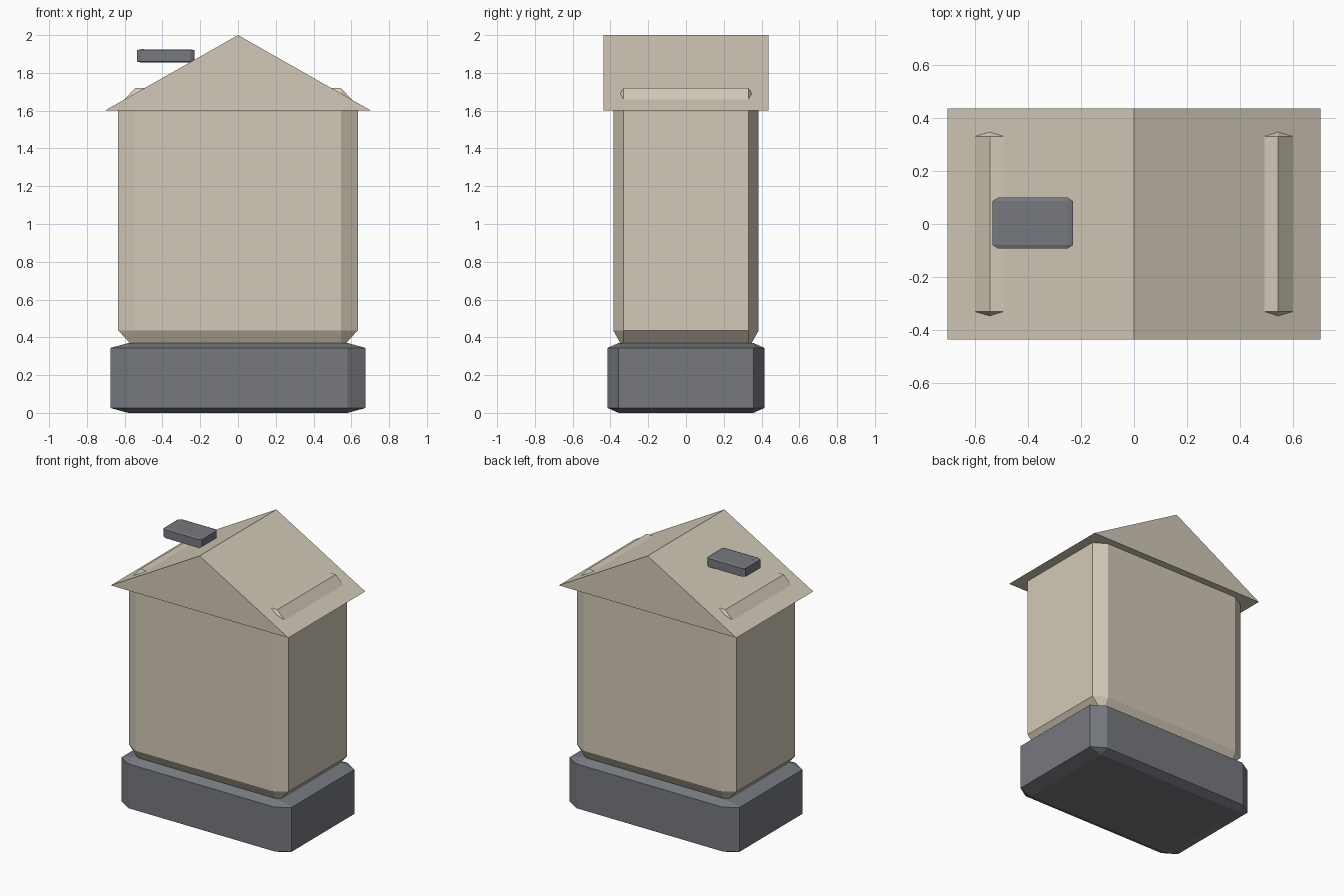
import bpy
import bmesh
from mathutils import Vector

if "Cube" in bpy.data.objects:
    bpy.data.objects.remove(bpy.data.objects["Cube"], do_unlink=True)


def make_material(name, rgb):
    mat = bpy.data.materials.new(name)
    mat.use_nodes = True
    colour = (*rgb, 1.0)
    mat.diffuse_color = colour
    mat.node_tree.nodes["Principled BSDF"].inputs["Base Color"].default_value = colour
    return mat


def add_object(name, bm, mat):
    bmesh.ops.recalc_face_normals(bm, faces=bm.faces)
    mesh = bpy.data.meshes.new(name)
    bm.to_mesh(mesh)
    bm.free()
    mesh.materials.append(mat)
    obj = bpy.data.objects.new(name, mesh)
    bpy.context.collection.objects.link(obj)
    return obj


def chamfered_box(name, low, high, mat, chamfer=0.07):
    """Unit cube with flat chamfers, then stretched so the chamfers scale with it."""
    low, high = Vector(low), Vector(high)
    bm = bmesh.new()
    bmesh.ops.create_cube(bm, size=1)
    bmesh.ops.bevel(bm, geom=bm.edges[:], offset=chamfer, offset_type='OFFSET',
                    segments=1, affect='EDGES')
    bmesh.ops.scale(bm, vec=high - low, verts=bm.verts)
    bmesh.ops.translate(bm, vec=(low + high) / 2, verts=bm.verts)
    return add_object(name, bm, mat)


beige = make_material("warm_beige", (0.65, 0.59, 0.48))
slate = make_material("slate_grey", (0.18, 0.19, 0.21))

# Plinth, walls and the floating chimney cap
chamfered_box("stone_base", (-0.675, -0.415, 0), (0.675, 0.415, 0.37), slate)
chamfered_box("walls", (-0.634, -0.385, 0.34), (0.634, 0.385, 1.72), beige)
chamfered_box("chimney", (-0.535, -0.093, 1.855), (-0.23, 0.1, 1.925), slate)

# Gable roof: triangle extruded from front to back
bm = bmesh.new()
profile = [(-0.705, 1.6), (0.705, 1.6), (0, 2)]
gable = bm.faces.new([bm.verts.new((x, -0.436, z)) for x, z in profile])
extruded = bmesh.ops.extrude_face_region(bm, geom=[gable], use_keep_orig=True)
back = [v for v in extruded["geom"] if isinstance(v, bmesh.types.BMVert)]
bmesh.ops.translate(bm, vec=(0, 0.872, 0), verts=back)
add_object("gable_roof", bm, beige)

# Tiny stud on the chimney top
bm = bmesh.new()
bmesh.ops.create_cone(bm, cap_ends=True, segments=8, radius1=0.006,
                      radius2=0.006, depth=0.004)
bmesh.ops.translate(bm, vec=(-0.505, -0.047, 1.925), verts=bm.verts)
add_object("chimney_stud", bm, slate)
